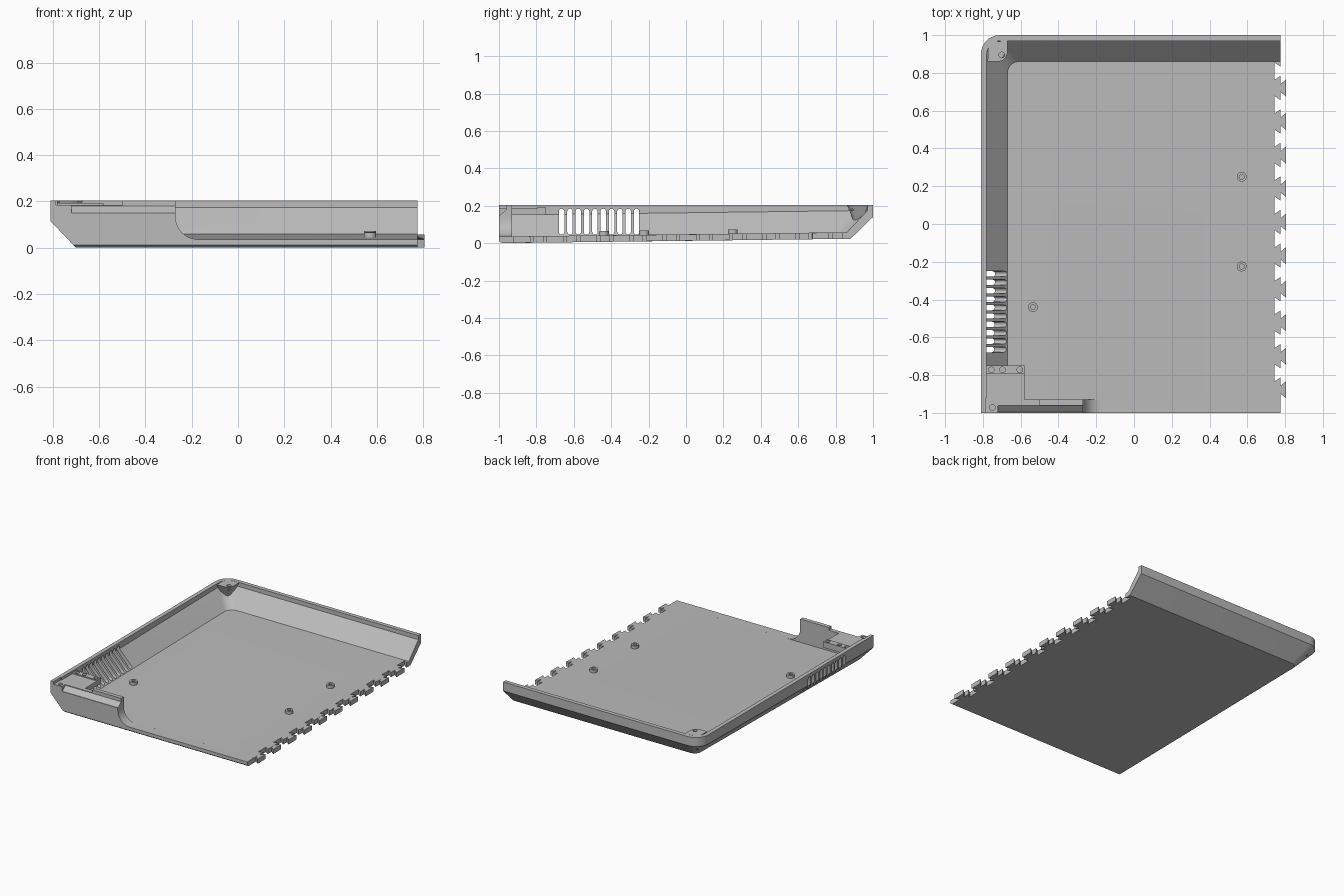
import bpy, bmesh, math
from math import cos, sin, pi

cube = bpy.data.objects.get("Cube")
if cube:
    bpy.data.objects.remove(cube, do_unlink=True)

mat = bpy.data.materials.new("light grey plastic")
mat.use_nodes = True
grey = (0.5, 0.5, 0.5, 1)
mat.diffuse_color = grey
mat.node_tree.nodes["Principled BSDF"].inputs["Base Color"].default_value = grey


def tilt(y):
    """The floor rises gently towards the back."""
    return 0.0125 * (y + 1)


def loft(bm, rings):
    """Closed solid through rings with equal point counts."""
    loops = [[bm.verts.new(p) for p in ring] for ring in rings]
    n = len(loops[0])
    bm.faces.new(loops[0][::-1])
    bm.faces.new(loops[-1])
    for a, b in zip(loops, loops[1:]):
        for i in range(n):
            j = (i + 1) % n
            bm.faces.new((a[i], a[j], b[j], b[i]))


def make(name, solids):
    """One object from a list of solids, each a list of rings."""
    bm = bmesh.new()
    for rings in solids:
        loft(bm, rings)
    bmesh.ops.recalc_face_normals(bm, faces=bm.faces)
    mesh = bpy.data.meshes.new(name)
    bm.to_mesh(mesh)
    bm.free()
    mesh.materials.append(mat)
    ob = bpy.data.objects.new(name, mesh)
    bpy.context.collection.objects.link(ob)
    return ob


def cut(target, name, solids):
    """Subtract the solids, then discard the cutter."""
    cutter = make(name, solids)
    cutter.hide_render = True
    mod = target.modifiers.new(name, "BOOLEAN")
    mod.operation, mod.solver, mod.object = "DIFFERENCE", "EXACT", cutter
    bpy.context.view_layer.objects.active = target
    bpy.ops.object.modifier_apply(modifier=name)
    bpy.data.objects.remove(cutter, do_unlink=True)


def prism(pts, z0, z1, k=1):
    """Vertical prism; k=1 follows the floor tilt, k=0 is level."""
    return [[(x, y, z + k * tilt(y)) for x, y in pts] for z in (z0, z1)]


def box(x0, x1, y0, y1, z0, z1):
    return prism([(x0, y0), (x1, y0), (x1, y1), (x0, y1)], z0, z1, 0)


def disc(x, y, r, z0, z1, k=0, n=20):
    return prism([(x + r * cos(2 * pi * i / n), y + r * sin(2 * pi * i / n))
                  for i in range(n)], z0, z1, k)


def tray_ring(x0, y0, x1, y1, r, z, k=1):
    """Rectangle with its back right corner rounded."""
    pts = [(x0, y0), (x1, y0), (x1, y1)]
    for i in range(11):
        a = pi / 2 + i * pi / 20
        pts.append((x0 + r + r * cos(a), y1 - r + r * sin(a)))
    return [(x, y, z + k * tilt(y)) for x, y in pts]


# Outer shell with chamfered side and back
END = 0.775
case = make("case_shell", [[
    tray_ring(-0.70, -0.985, END, 0.88, 0.05, 0),
    tray_ring(-0.711, -1, END, 0.892, 0.055, 0.0115),
    tray_ring(-0.81, -1, END, 1, 0.10, 0.115),
    tray_ring(-0.81, -1, END, 1, 0.10, 0.205, 0)]])

# Hollow interior with sloping walls
cut(case, "interior", [[
    tray_ring(-0.67, -0.93, 0.9, 0.86, 0.06, 0.035),
    tray_ring(-0.78, -0.93, 0.9, 0.97, 0.075, 0.15),
    tray_ring(-0.78, -0.93, 0.9, 0.97, 0.075, 0.3)]])

# Front opening with a rounded inner corner
profile = [(0.9, 0.3), (-0.27, 0.3)]
for i in range(11):
    a = pi + i * pi / 20
    profile.append((-0.17 + 0.10 * cos(a), 0.135 + 0.10 * sin(a)))
profile.append((0.9, 0.035))
cut(case, "front_opening", [[[(x, y, z + (0.0009 if z < 0.04 else 0)) for x, z in profile]
                             for y in (-1.1, -0.925)]])

# Sloped ledge along the front wall and lowered front rim
ledge = [(-1.05, 0.15), (-0.995, 0.15), (-0.96, 0.18), (-0.96, 0.3), (-1.05, 0.3)]
cut(case, "front_ledge", [[[(x, y, z) for y, z in ledge] for x in (-0.72, -0.2)]])
cut(case, "front_rim_step", [box(-0.787, -0.5, -1.05, -0.92, 0.185, 0.3)])

# Vent slots with round ends through the side wall
slots = []
for i in range(10):
    yc = -0.665 + i * 0.0445
    outline = []
    for j in range(14):
        a = pi * (j if j < 7 else j - 1) / 6
        zc = 0.17 if j < 7 else 0.06
        outline.append((yc + 0.0145 * cos(a), zc + 0.0145 * sin(a)))
    slots.append([[(x, y, z) for y, z in outline] for x in (-0.9, -0.6)])
cut(case, "vent_slots", slots)

# Dovetail joint: notches cut in, teeth standing out
TEETH = [0.72 - 0.1775 * i for i in range(10)]


def dovetail(y, x_wide, x_narrow, wide, narrow):
    return [(x_wide, y - wide), (x_narrow, y - narrow),
            (x_narrow, y + narrow), (x_wide, y + wide)]


cut(case, "joint_notches", [
    prism(dovetail(y + 0.089, 0.745, 0.785, 0.045, 0.018), -0.1, 0.1) for y in TEETH])
make("joint_teeth", [
    prism(dovetail(y, 0.805, 0.772, 0.045, 0.018), 0.0005, 0.0345) for y in TEETH])

# Corner screw post tapering down into the corner
post_top = [(-0.77, 0.96), (-0.775, 0.86), (-0.715, 0.86), (-0.695, 0.866),
            (-0.678, 0.882), (-0.67, 0.905), (-0.67, 0.972)]
cx, cy = -0.735, 0.925
post = make("corner_post", [[
    [(cx + (x - cx) * 0.25, cy + (y - cy) * 0.25, 0.09) for x, y in post_top],
    [(x, y, 0.2045) for x, y in post_top]]])
cut(post, "post_hole", [disc(-0.70, 0.895, 0.015, 0.175, 0.3)])

# Raised shelf in the front corner, with a mounting strip and screw holes
shelf = make("corner_shelf", [box(-0.787, -0.58, -0.94, -0.79, 0.15, 0.185)])
strip = make("shelf_strip", [box(-0.787, -0.58, -0.795, -0.75, 0.15, 0.193)])
cut(strip, "strip_holes", [disc(x, -0.772, 0.015, 0.165, 0.3)
                           for x in (-0.755, -0.697, -0.605)])
cut(case, "front_hole", [disc(-0.75, -0.972, 0.015, 0.165, 0.3)])

# Screw bosses on the floor
for i, (x, y) in enumerate([(0.57, 0.25), (0.57, -0.225), (-0.535, -0.44)]):
    boss = make(f"floor_boss_{i + 1}", [disc(x, y, 0.026, 0.03, 0.057, 1)])
    cut(boss, "boss_hole", [disc(x, y, 0.013, 0.04, 0.1, 1)])

# Smooth the curved walls, keep the edges sharp
bpy.ops.object.select_all(action="DESELECT")
case.select_set(True)
bpy.context.view_layer.objects.active = case
bpy.ops.object.shade_smooth_by_angle(angle=math.radians(25))
